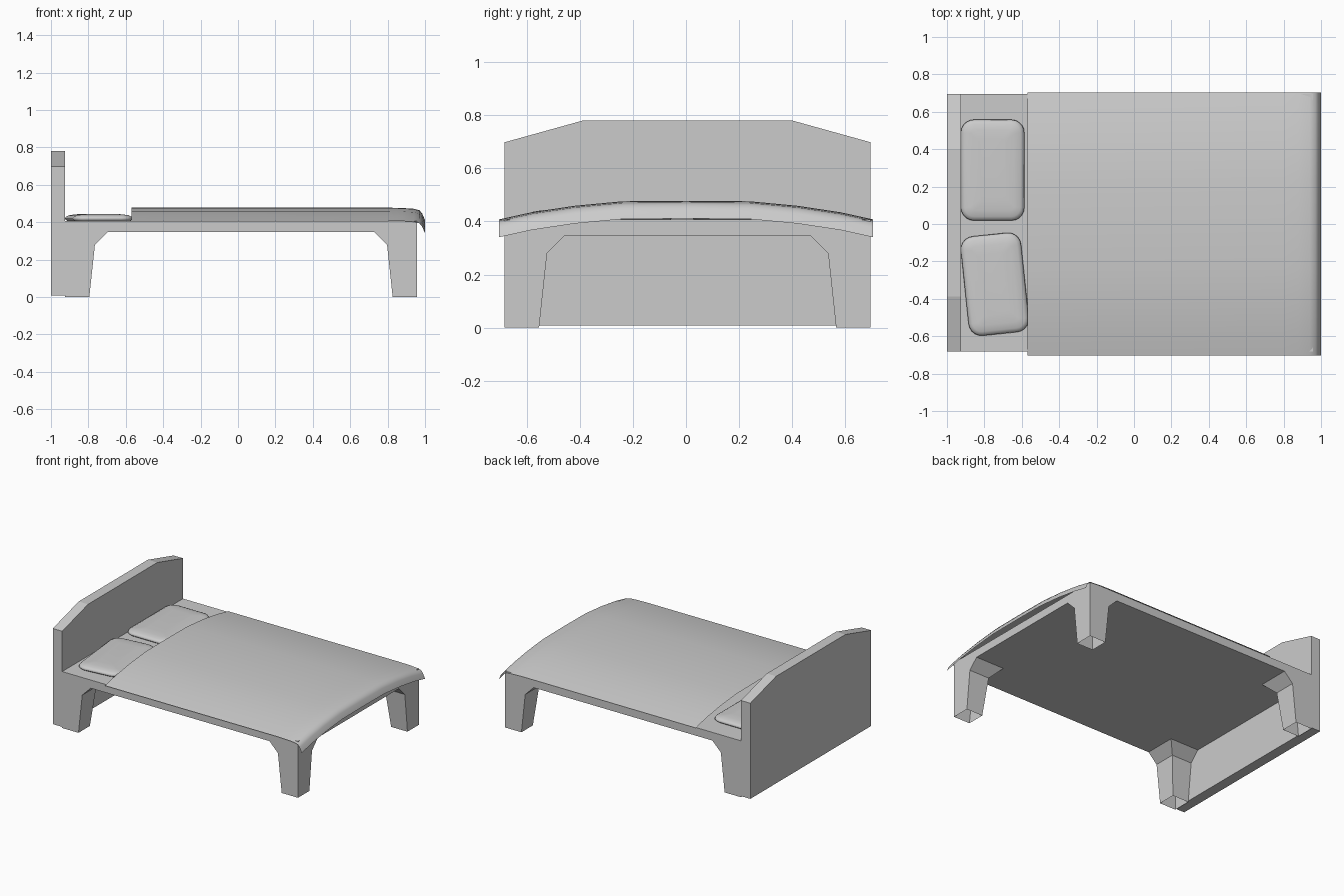
import bpy, bmesh, math
from mathutils import Matrix

cube = bpy.data.objects.get("Cube")
if cube:
    bpy.data.objects.remove(cube, do_unlink=True)

grey = bpy.data.materials.new("plain_grey")
grey.use_nodes = True
grey.diffuse_color = (0.6, 0.6, 0.6, 1)
bsdf = grey.node_tree.nodes["Principled BSDF"]
bsdf.inputs["Base Color"].default_value = (0.6, 0.6, 0.6, 1)

BACK, FRONT = 0.695, -0.683      # frame sides in y
HEAD, FOOT = -0.925, 0.957       # frame ends in x
DECK, UNDER = 0.407, 0.348       # deck top and underside


def finish(name, bm, smooth=False, closed=True):
    if closed:
        bmesh.ops.recalc_face_normals(bm, faces=bm.faces)
    mesh = bpy.data.meshes.new(name)
    bm.to_mesh(mesh)
    bm.free()
    mesh.materials.append(grey)
    if smooth:
        mesh.shade_smooth()
    obj = bpy.data.objects.new(name, mesh)
    bpy.context.collection.objects.link(obj)
    return obj


def loft(bm, rings, cap_start=True, cap_end=True):
    loops = [[bm.verts.new(p) for p in ring] for ring in rings]
    n = len(loops[0])
    for a, b in zip(loops, loops[1:]):
        for i in range(n):
            j = (i + 1) % n
            bm.faces.new((a[i], a[j], b[j], b[i]))
    if cap_start:
        bm.faces.new(loops[0][::-1])
    if cap_end:
        bm.faces.new(loops[-1])


def rect(x0, x1, y0, y1, z):
    return [(x0, y0, z), (x1, y0, z), (x1, y1, z), (x0, y1, z)]


# Headboard: chamfered outline extruded along x
outline = [(FRONT, 0.008), (BACK, 0.008), (BACK, 0.698), (0.4, 0.78),
           (-0.388, 0.78), (FRONT, 0.698)]
bm = bmesh.new()
loft(bm, [[(x, y, z) for y, z in outline] for x in (-1, HEAD)])
finish("headboard", bm)

# Deck slab
bm = bmesh.new()
loft(bm, [rect(HEAD, FOOT, FRONT, BACK, z) for z in (UNDER, DECK)])
finish("deck", bm)

# Legs: tapered, flared at the top, open at the bottom
taper = [(0, 0.13), (0.28, 0.16), (UNDER, 0.228)]
for end, x, sx in (("head", HEAD, 1), ("foot", FOOT, -1)):
    for side, y, sy in (("right", FRONT, 1), ("left", BACK, -1)):
        bm = bmesh.new()
        loft(bm, [rect(x, x + sx * w, y, y + sy * w, z) for z, w in taper],
             cap_start=False, cap_end=False)
        finish(f"{end}_leg_{side}", bm)

# Blanket: arched sheet, turned down at the foot end
arch = [(0, 0.478), (0.24, 0.476), (0.42, 0.459), (0.58, 0.435), (0.703, 0.408)]
section = [(-y, z) for y, z in arch[:0:-1]] + arch
stations = [(-0.57, 0), (0.8, 0), (0.88, 0.002), (0.94, 0.006),
            (0.97, 0.014), (0.985, 0.032), (1.0, 0.067)]
bm = bmesh.new()
rows = [[bm.verts.new((x, y, z - drop)) for y, z in section]
        for x, drop in stations]
for a, b in zip(rows, rows[1:]):
    for i in range(len(section) - 1):
        bm.faces.new((a[i], b[i], b[i + 1], a[i + 1]))
finish("blanket", bm, smooth=True, closed=False)


# Pillows: rounded rectangles lofted into a soft cushion
def rounded(hx, hy, r, z, steps=5):
    ring = []
    for k, (sx, sy) in enumerate(((1, 1), (-1, 1), (-1, -1), (1, -1))):
        for s in range(steps + 1):
            a = (k + s / steps) * math.pi / 2
            ring.append((sx * (hx - r) + r * math.cos(a),
                         sy * (hy - r) + r * math.sin(a), z))
    return ring


def pillow(name, x, y, hx, hy, angle):
    layers = [(0.012, DECK), (0, 0.418), (0.006, 0.429), (0.022, 0.437),
              (0.055, 0.442), (0.1, 0.445)]
    bm = bmesh.new()
    loft(bm, [rounded(hx - d, hy - d, max(0.07 - d, 0.02), z) for d, z in layers])
    bm.transform(Matrix.Translation((x, y, 0)) @ Matrix.Rotation(math.radians(angle), 4, 'Z'))
    finish(name, bm, smooth=True)


pillow("left_pillow", -0.756, 0.288, 0.17, 0.27, 0)
pillow("right_pillow", -0.744, -0.322, 0.162, 0.267, 6)
